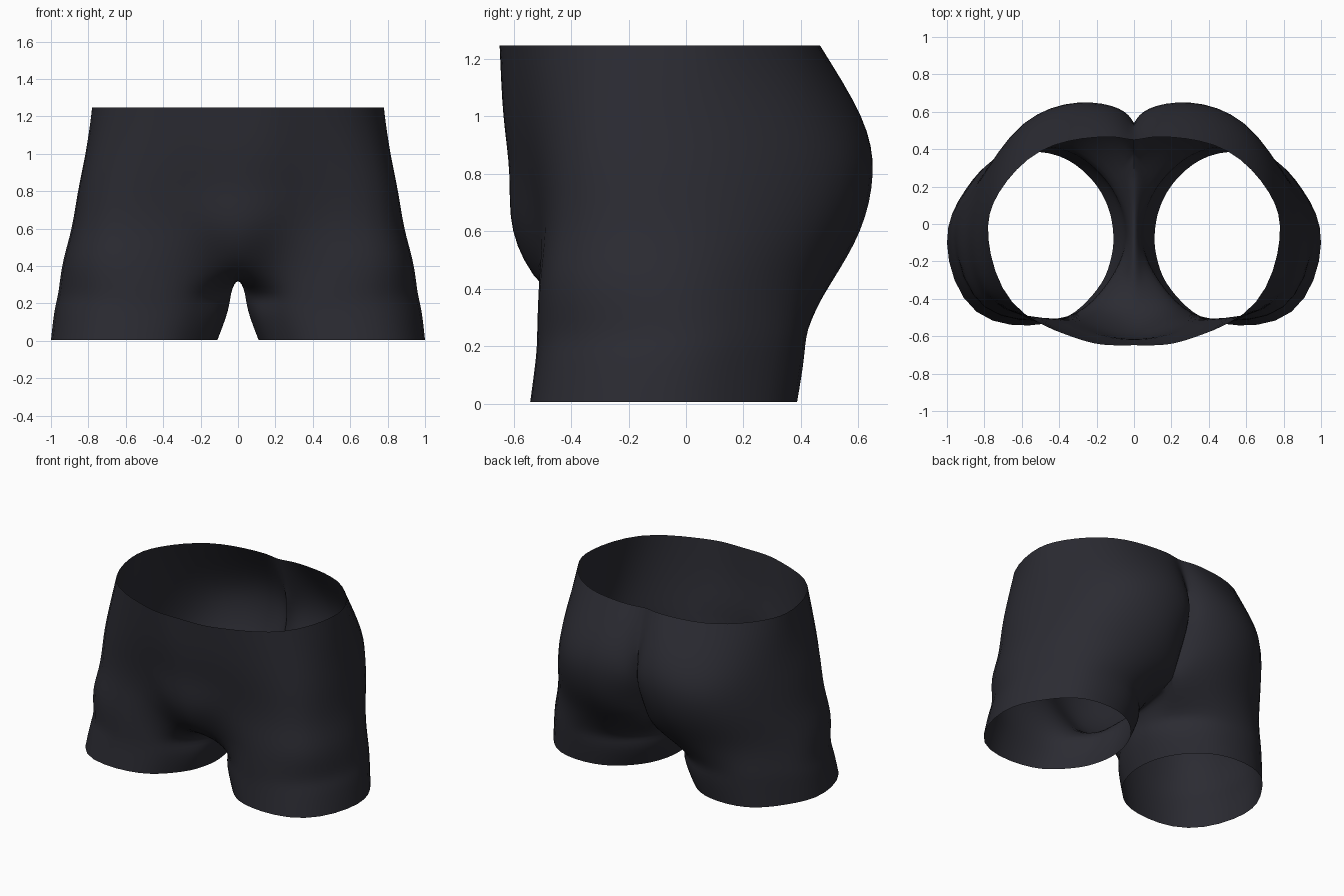
import bpy, bmesh, math
from mathutils import Matrix

if "Cube" in bpy.data.objects:
    bpy.data.objects.remove(bpy.data.objects["Cube"])

# Half sections from the centre front, around the hip, to the centre back
SECTIONS = [
    (0.60, [(0, -.60), (.17, -.57), (.40, -.508), (.76, -.43), (.89, -.10),
            (.82, .22), (.62, .49), (.31, .605), (.09, .555), (0, .47)]),
    (0.80, [(0, -.615), (.18, -.592), (.42, -.53), (.745, -.415), (.855, -.10),
            (.785, .24), (.585, .54), (.30, .648), (.08, .615), (0, .54)]),
    (1.00, [(0, -.635), (.18, -.622), (.40, -.56), (.715, -.41), (.815, -.09),
            (.755, .22), (.565, .485), (.28, .605), (.08, .58), (0, .53)]),
    (1.247, [(0, -.648), (.17, -.645), (.36, -.592), (.65, -.42), (.778, -.08),
             (.72, .17), (.50, .39), (.22, .462), (.08, .462), (0, .45)]),
]
# Ring where the leg meets the body; the last five points run along the crotch
JOIN = [(0, -.48, .39), (.17, -.48, .40), (.42, -.507, .42), (.795, -.445, .42),
        (.935, -.10, .42), (.855, .19, .42), (.65, .42, .42), (.34, .505, .42),
        (.10, .45, .42), (0, .38, .42), (0, .26, .36), (0, .12, .33),
        (0, -.03, .32), (0, -.18, .32), (0, -.33, .325)]
ANGLES = [212, 232, 260, 303, 358, 395, 428, 463, 488, 505, 517, 528, 540, 550, 560]
# The leg is fuller at the outer front and flatter at the outer back
SHIFT = {3: (.045, -.005), 4: (0, -.01), 5: (-.015, -.015)}


def leg_ring(z, cx, cy, rx, ry):
    ring = []
    for i, a in enumerate(ANGLES):
        dx, dy = SHIFT.get(i, (0, 0))
        ring.append((cx + rx * math.cos(math.radians(a)) + dx,
                     cy + ry * math.sin(math.radians(a)) + dy, z))
    return ring


bm = bmesh.new()
rings = [leg_ring(.005, .555, -.075, .445, .465),
         leg_ring(.16, .518, -.053, .463, .467),
         leg_ring(.26, .498, -.043, .463, .472), JOIN]
rings += [[(x, y, z) for x, y in pts] for z, pts in SECTIONS]
rows = [[bm.verts.new(p) for p in ring] for ring in rings]

# Leg tube is closed, body above it is open at the centre line
for low, high in zip(rows, rows[1:]):
    closed = len(high) == len(ANGLES)
    n = len(high)
    for i in range(n if closed else n - 1):
        k = (i + 1) % n
        bm.faces.new((low[i], low[k], high[k], high[i]))

bmesh.ops.mirror(bm, geom=bm.verts[:] + bm.edges[:] + bm.faces[:],
                 matrix=Matrix.Identity(4), axis='X', merge_dist=.0001)
bmesh.ops.recalc_face_normals(bm, faces=bm.faces[:])

# Sharp seam down the centre back, fading out below the waist
crease = bm.edges.layers.float.new('crease_edge')
for e in bm.edges:
    if all(abs(v.co.x) < .001 and v.co.y > .2 and v.co.z < 1.1 for v in e.verts):
        e[crease] = 1
        e.smooth = False


def limit_point(v):
    """Where the subdivided surface ends up for one cage vertex."""
    sharp = [e.other_vert(v) for e in v.link_edges if e.is_boundary or e[crease] > 0]
    if len(sharp) > 2:
        return v.co.copy()
    if len(sharp) == 2:
        return (v.co * 4 + sharp[0].co + sharp[1].co) / 6
    n = len(v.link_edges)
    total = v.co * n * n
    near = [e.other_vert(v) for e in v.link_edges]
    for w in near:
        total += w.co * 4
    for f in v.link_faces:
        for w in f.verts:
            if w is not v and w not in near:
                total += w.co
    return total / (n * (n + 5))


# Push the cage outwards so the smooth surface passes through the sections
target = {v: v.co.copy() for v in bm.verts}
for _ in range(6):
    move = {v: target[v] - limit_point(v) for v in bm.verts}
    for v, d in move.items():
        v.co += d

for f in bm.faces:
    f.smooth = True
mesh = bpy.data.meshes.new('shorts')
bm.to_mesh(mesh)
bm.free()

# Shorts
shorts = bpy.data.objects.new('shorts', mesh)
bpy.context.collection.objects.link(shorts)
sub = shorts.modifiers.new('smooth_cloth', 'SUBSURF')
sub.levels = sub.render_levels = 2

fabric = bpy.data.materials.new('charcoal_fabric')
fabric.diffuse_color = (.024, .024, .032, 1)
fabric.use_nodes = True
fabric.node_tree.nodes["Principled BSDF"].inputs["Base Color"].default_value = fabric.diffuse_color
mesh.materials.append(fabric)
